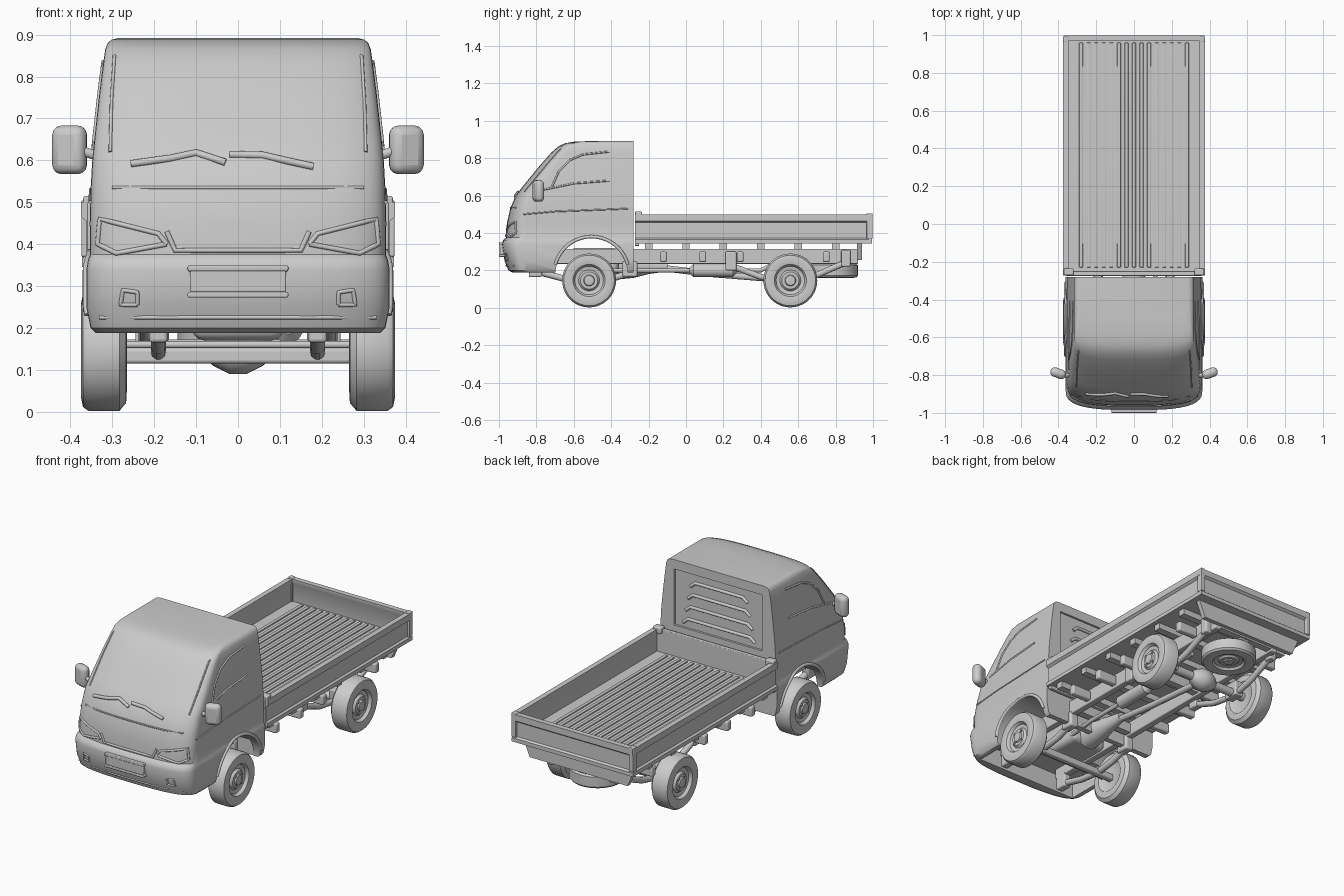
import bpy, bmesh, math
from mathutils import Matrix

if "Cube" in bpy.data.objects:
    bpy.data.objects.remove(bpy.data.objects["Cube"])

# ---------- helpers ----------
def make(name, verts, faces, angle=35):
    me = bpy.data.meshes.new(name)
    me.from_pydata(verts, [], faces)
    bm = bmesh.new()
    bm.from_mesh(me)
    bmesh.ops.recalc_face_normals(bm, faces=bm.faces)
    bm.to_mesh(me)
    bm.free()
    ob = bpy.data.objects.new(name, me)
    bpy.context.collection.objects.link(ob)
    smooth(ob, angle)
    return ob

def smooth(ob, angle=35):
    bpy.ops.object.select_all(action='DESELECT')
    ob.select_set(True)
    bpy.context.view_layer.objects.active = ob
    bpy.ops.object.shade_smooth_by_angle(angle=math.radians(angle))

def loft(name, rings, closed_rings=True, angle=35):
    n = len(rings[0])
    faces = [(r*n + i, r*n + (i+1) % n, (r+1)*n + (i+1) % n, (r+1)*n + i)
             for r in range(len(rings)-1) for i in range(n)]
    faces += [tuple(range(n)), tuple((len(rings)-1)*n + i for i in range(n))]
    return make(name, [v for ring in rings for v in ring], faces, angle)

def box(name, lo, hi, bevel=0.0, rz=0.0):
    c = [(a+b)/2 for a, b in zip(lo, hi)]
    h = [(b-a)/2 for a, b in zip(lo, hi)]
    rings = [[(x*h[0], y*h[1], z*h[2]) for x, y in ((-1, -1), (1, -1), (1, 1), (-1, 1))] for z in (-1, 1)]
    ob = loft(name, rings)
    ob.location, ob.rotation_euler = c, (0, 0, rz)
    if bevel:
        m = ob.modifiers.new("bevel", 'BEVEL')
        m.width, m.segments = bevel, 3
    return ob

def tube(name, pts, r):
    cu = bpy.data.curves.new(name, 'CURVE')
    cu.dimensions, cu.bevel_depth, cu.bevel_resolution, cu.use_fill_caps = '3D', r, 3, True
    sp = cu.splines.new('POLY')
    sp.points.add(len(pts)-1)
    for p, q in zip(sp.points, pts):
        p.co = (*q, 1)
    ob = bpy.data.objects.new(name, cu)
    bpy.context.collection.objects.link(ob)
    bpy.ops.object.select_all(action='DESELECT')
    ob.select_set(True)
    bpy.context.view_layer.objects.active = ob
    bpy.ops.object.convert(target='MESH')
    smooth(bpy.context.object, 50)
    return bpy.context.object

def lathe(name, prof, place, seg=40):
    rings = [[place(o, r*math.cos(2*math.pi*i/seg), r*math.sin(2*math.pi*i/seg)) for i in range(seg)]
             for o, r in prof]
    return loft(name, rings)

def extrude(name, prof, a, b, place):
    return loft(name, [[place(u, v, t) for u, v in prof] for t in (a, b)])

def cut(ob, cutter):
    m = ob.modifiers.new("cut", 'BOOLEAN')
    m.operation, m.solver, m.object = 'DIFFERENCE', 'EXACT', cutter
    bpy.context.view_layer.update()
    bpy.context.view_layer.objects.active = ob
    bpy.ops.object.modifier_apply(modifier=m.name)
    bpy.data.objects.remove(cutter)

# ---------- cab: plan outlines (height, front y, half width, nose depth) ----------
BACK = -0.28
LEVELS = [(.188, -.925, .340, .10), (.20, -.95, .352, .10), (.25, -.97, .362, .11), (.34, -.985, .362, .11),
          (.362, -.978, .358, .11), (.375, -.962, .353, .11), (.45, -.958, .354, .11), (.53, -.94, .352, .11),
          (.60, -.91, .348, .10), (.65, -.872, .343, .10), (.76, -.782, .331, .09), (.83, -.72, .322, .08),
          (.865, -.68, .317, .07), (.88, -.645, .311, .07), (.888, -.60, .302, .07), (.892, -.50, .285, .08)]

def level(z):
    for a, b in zip(LEVELS, LEVELS[1:]):
        if z <= b[0]:
            t = (z-a[0])/(b[0]-a[0])
            return [p+(q-p)*t for p, q in zip(a, b)]
    return LEVELS[-1]

def front(x, z):
    _, yf, w, d = level(z)
    return (x, yf + d*(1-max(0, 1-abs(x/w)**3)**(1/3)), z)

def side(s, y, z):
    return (s*level(z)[2], y, z)

def dense(pts, n=6):
    out = [tuple(p+(q-p)*i/n for p, q in zip(a, b)) for a, b in zip(pts, pts[1:]) for i in range(n)]
    return out + [pts[-1]]

rings = []
for z, yf, w, d in LEVELS:
    ring = [(-w, BACK, z)]
    for k in range(29):
        a = math.pi*(k/28-.5)
        c = max(0, math.cos(a))**(2/3)
        ring.append((math.copysign(w*abs(math.sin(a))**(2/3), a), yf+d*(1-c), z))
    rings.append(ring + [(w, BACK, z)])
cab = loft("cab", rings)
cut(cab, box("cutter", (-.315, -.88, .1), (.315, -.31, .29)))
cut(cab, lathe("cutter", [(-.5, .193), (.5, .193)], lambda o, a, b: (o, -.505+a, .18+b), 48))
cut(cab, box("cutter", (-.27, -.292, .53), (.27, -.2, .84)))
smooth(cab, 35)

# back wall ribs
for i, z in enumerate((.58, .65, .72, .79)):
    w = .19 - .015*i
    tube("back_wall_rib", [(-w-.03, -.292, z-.025), (-w, -.29, z), (w, -.29, z), (w+.03, -.292, z-.025)], .009)

# front details
def front_line(name, pts, r):
    return tube(name, [front(x, z) for x, z in dense(pts)], r)
front_line("bonnet_crease", [(-.3, .535), (.3, .535)], .004)
front_line("bumper_crease", [(-.33, .225), (.33, .225)], .005)
front_line("grille_edge", [(-.17, .43), (-.15, .385), (.15, .385), (.17, .43)], .006)
front_line("left_wiper", [(-.255, .592), (-.16, .605), (-.10, .618), (-.03, .595)], .009)
front_line("right_wiper", [(-.02, .614), (.06, .612), (.12, .598), (.18, .585)], .009)
box("plate_panel", (-.115, -.997, .285), (.115, -.96, .34), .004)
for z in (.28, .343):
    box("plate_trim", (-.12, -1.0, z-.008), (.12, -.96, z+.006), .004)
for s in (-1, 1):
    front_line("headlight_rim", [(s*x, z) for x, z in ((.17, .40), (.19, .425), (.33, .46), (.335, .40), (.29, .378), (.17, .40))], .006)
    front_line("fog_light_rim", [(s*x, z) for x, z in ((.24, .255), (.28, .255), (.275, .29), (.24, .285), (.24, .255))], .005)
    front_line("windscreen_pillar", [(s*.305, .62), (s*.302, .74), (s*.295, .85)], .004)
    # side window, door creases and arch lip
    tube("window_frame", [side(s, y, z) for y, z in dense([(-.72, .64), (-.68, .73), (-.62, .79), (-.55, .82), (-.41, .835)])], .005)
    tube("window_sill", [side(s, y, z) for y, z in ((-.77, .63), (-.72, .64), (-.6, .665), (-.41, .68))], .005)
    tube("door_crease", [side(s, y, z) for y, z in ((-.87, .5), (-.7, .515), (-.31, .53))], .004)
    arc = [math.radians(15+150*i/20) for i in range(21)]
    tube("wheel_arch_lip", [side(s, -.505+.2*math.cos(a), .18+.2*math.sin(a)) for a in arc], .009)
    # mirrors
    x = s*.402
    box("mirror", (x-.042, -.815, .567), (x+.042, -.765, .683), .022, s*.35)
    tube("mirror_arm", [(s*.335, -.80, .61), (s*.38, -.80, .625)], .012)

# ---------- load bed ----------
WALL = [(.352, .345), (.372, .345), (.372, .366), (.362, .374), (.362, .455), (.375, .465),
        (.375, .5), (.346, .5), (.346, .48), (.352, .47)]
for s in (-1, 1):
    extrude("bed_side", WALL, -.272, .99, lambda u, v, t: (s*u, t, v))
    box("corner_bracket", (s*.345-.025, -.272, .48), (s*.345+.025, -.235, .515), .006)
    box("rear_latch", (s*.36-.014, .965, .37), (s*.36+.014, .998, .505), .004)
extrude("tailgate", WALL, -.372, .372, lambda u, v, t: (t, u+.623, v))
box("bed_front", (-.36, -.274, .33), (.36, -.25, .5), .004)
box("bed_floor", (-.36, -.27, .345), (.36, .985, .375))
for i in range(15):
    x = -.28 + .04*i
    box("floor_rib", (x-.01, -.23, .37), (x+.01, .96, .381), .003)
extrude("rear_panel", [(-.34, .35), (.34, .35), (.30, .255), (-.30, .255)], .915, .94, lambda u, v, t: (u, t, v))

# ---------- chassis ----------
for s in (-1, 1):
    x = s*.19
    box("frame_rail", (x-.02, -.85, .235), (x+.02, .92, .315), .005)
    for y in (-.12, .09, .29, .75):
        box("side_bracket", (s*.27-.06, y-.018, .245), (s*.27+.06, y+.018, .3), .008)
    tube("front_spring", [(x, -.82, .2), (x, -.65, .155), (x, -.515, .14), (x, -.4, .155), (x, -.27, .195)], .018)
    box("spring_hanger", (x-.025, -.34, .165), (x+.025, -.26, .25), .01)
    box("spring_mount", (x-.022, -.84, .165), (x+.022, -.77, .25), .008)
    x = s*.22
    tube("rear_spring", [(x, .24, .225), (x, .4, .165), (x, .56, .14), (x, .7, .175), (x, .86, .245)], .017)
    box("rear_spring_clamp", (x-.025, .515, .125), (x+.025, .60, .21), .006)
    box("rear_hanger", (x-.022, .21, .2), (x+.022, .27, .3), .008)
    box("rear_shackle", (x-.022, .83, .22), (x+.022, .88, .31), .008)
for y in (-.2, 0, .2, .4, .6, .8):
    box("bed_crossmember", (-.345, y-.02, .312), (.345, y+.02, .347))
for y in (-.25, .3, .9):
    box("frame_crossmember", (-.19, y-.02, .245), (.19, y+.02, .3))
box("front_axle", (-.29, -.535, .115), (.29, -.50, .152), .008)
tube("steering_rod", [(-.27, -.58, .16), (.27, -.58, .16)], .009)
tube("rear_axle", [(-.3, .56, .15), (.3, .56, .15)], .024)
lathe("differential", [(-.08, .02), (-.06, .04), (-.02, .06), (.02, .06), (.06, .04), (.08, .02)],
      lambda o, a, b: (o, .56+a, .15+b), 24)
# engine, gearbox, driveshaft and exhaust
box("engine", (-.11, -.62, .17), (.11, -.36, .32), .03)
lathe("gearbox", [(-.38, .07), (-.28, .06), (-.2, .04), (-.1, .025)], lambda o, a, b: (a, o, .22+b), 20)
tube("driveshaft", [(0, -.15, .215), (0, .15, .18), (0, .52, .15)], .018)
tube("exhaust_pipe", [(.1, -.4, .2), (.12, -.2, .2), (.12, .4, .2), (.12, .48, .24), (.12, .62, .24)], .012)
lathe("muffler", [(.02, .015), (.04, .036), (.25, .036), (.27, .015)], lambda o, a, b: (.12+a, o, .2+b), 20)

# ---------- wheels ----------
TYRE = [(-.045, .02), (-.045, .075), (-.055, .09), (-.053, .125), (-.037, .144), (.037, .144), (.05, .135),
        (.055, .11), (.05, .086), (.042, .08), (.034, .076), (.030, .056), (.042, .046), (.042, .03),
        (.05, .026), (.052, .008)]
for s in (-1, 1):
    for y, n in ((-.518, "front_wheel"), (.558, "rear_wheel")):
        lathe(n, TYRE, lambda o, a, b: (s*(.32+o), y+a, .146+b))
        for k in range(4):
            a = math.pi*(k/2+.25)
            c = (y+.038*math.cos(a), .146+.038*math.sin(a))
            tube("wheel_nut", [(s*.355, *c), (s*.368, *c)], .006)
lathe("spare_wheel", [(o*.75, r) for o, r in TYRE], lambda o, a, b: (a, .775+b, .2-o))
box("spare_carrier", (-.03, .64, .235), (.03, .91, .255), .004)
